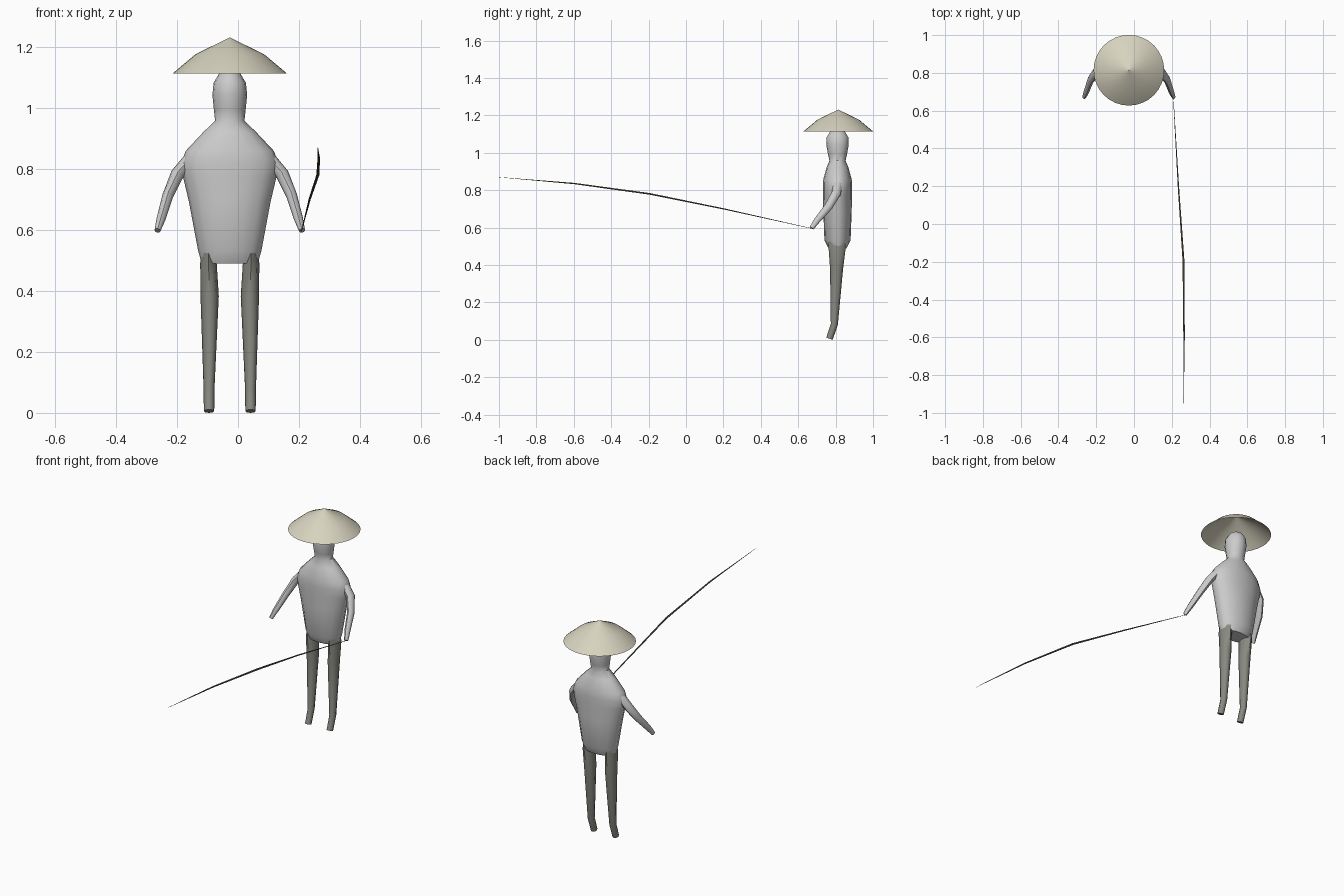
import bpy, bmesh
from math import cos, sin, pi, radians
from mathutils import Vector

if "Cube" in bpy.data.objects:
    bpy.data.objects.remove(bpy.data.objects["Cube"])

CX, CY = -0.027, 0.81   # centre line of the figure


def material(name, rgb):
    m = bpy.data.materials.new(name)
    m.diffuse_color = (*rgb, 1)
    m.use_nodes = True
    m.node_tree.nodes["Principled BSDF"].inputs["Base Color"].default_value = m.diffuse_color
    return m


def loft(name, rings, sides=12, mat=None, caps=True, angle=50):
    """Skin rings (x, y, z, rx, ry) that stand square to their path."""
    bm = bmesh.new()
    pts = [Vector(r[:3]) for r in rings]
    loops = []
    for i, (p, r) in enumerate(zip(pts, rings)):
        tangent = pts[min(i + 1, len(pts) - 1)] - pts[max(i - 1, 0)]
        q = Vector((0, 0, 1)).rotation_difference(tangent)
        loops.append([bm.verts.new(p + q @ Vector((r[3] * cos(2 * pi * k / sides),
                                                   r[4] * sin(2 * pi * k / sides), 0)))
                      for k in range(sides)])
    for a, b in zip(loops, loops[1:]):
        for k in range(sides):
            n = (k + 1) % sides
            bm.faces.new((a[k], a[n], b[n], b[k]))
    if caps:
        bm.faces.new(loops[0][::-1])
        bm.faces.new(loops[-1])
    me = bpy.data.meshes.new(name)
    bm.to_mesh(me)
    bm.free()
    ob = bpy.data.objects.new(name, me)
    bpy.context.collection.objects.link(ob)
    if mat:
        me.materials.append(mat)
    bpy.ops.object.select_all(action='DESELECT')
    ob.select_set(True)
    bpy.context.view_layer.objects.active = ob
    bpy.ops.object.shade_smooth_by_angle(angle=radians(angle))
    return ob


straw = material("straw", (0.68, 0.65, 0.52))
dark_cloth = material("dark_cloth", (0.25, 0.25, 0.22))
dark_wood = material("dark_wood", (0.15, 0.13, 0.09))

# Torso, neck and head in one skin: z, half width, half depth
body = [(0.497, 0.092, 0.048), (0.54, 0.104, 0.070), (0.70, 0.134, 0.076),
        (0.78, 0.153, 0.077), (0.825, 0.160, 0.078), (0.866, 0.145, 0.076),
        (0.93, 0.085, 0.058), (0.965, 0.048, 0.043), (1.00, 0.052, 0.051),
        (1.05, 0.057, 0.060), (1.09, 0.053, 0.058), (1.12, 0.035, 0.040),
        (1.135, 0.012, 0.014)]
loft("torso_and_head", [(CX, CY, z, rx, ry) for z, rx, ry in body], 16)

# Conical hat, open underneath
hat = [(1.121, 0.187), (1.184, 0.112), (1.238, 0.001)]
loft("hat", [(CX, CY + 0.004, z, r, r) for z, r in hat], 32, straw, caps=False)

# Arms and legs on both sides: x offset, y, z, radii
arm = [(0.237, 0.672, 0.605, 0.010, 0.012), (0.225, 0.700, 0.645, 0.015, 0.017),
       (0.203, 0.762, 0.72, 0.018, 0.022), (0.172, 0.803, 0.79, 0.022, 0.025),
       (0.130, 0.812, 0.84, 0.022, 0.025)]
leg = [(0.068, 0.767, 0.013, 0.017, 0.018), (0.068, 0.793, 0.09, 0.018, 0.019),
       (0.066, 0.805, 0.39, 0.030, 0.035), (0.070, 0.808, 0.50, 0.027, 0.046),
       (0.070, 0.808, 0.535, 0.020, 0.046)]
for side, s in (("left", -1), ("right", 1)):
    loft(side + "_arm", [(CX + s * x, y, z, a, b) for x, y, z, a, b in arm], 8)
    loft(side + "_leg", [(CX + s * x, y, z, a, b) for x, y, z, a, b in leg], 8, dark_cloth)

# Bent rod held in the right hand, tapering to both ends
rod = [(0.208, 0.672, 0.603, 0.001), (0.235, 0.20, 0.708, 0.0035),
       (0.262, -0.195, 0.788, 0.005), (0.265, -0.596, 0.843, 0.004),
       (0.262, -1.0, 0.877, 0.0006)]
loft("rod", [(x, y, z, r, r) for x, y, z, r in rod], 6, dark_wood)

# Rest the feet on the ground
bpy.context.view_layer.update()
low = min((o.matrix_world @ v.co).z for o in bpy.data.objects for v in o.data.vertices)
for o in bpy.data.objects:
    o.location.z -= low
